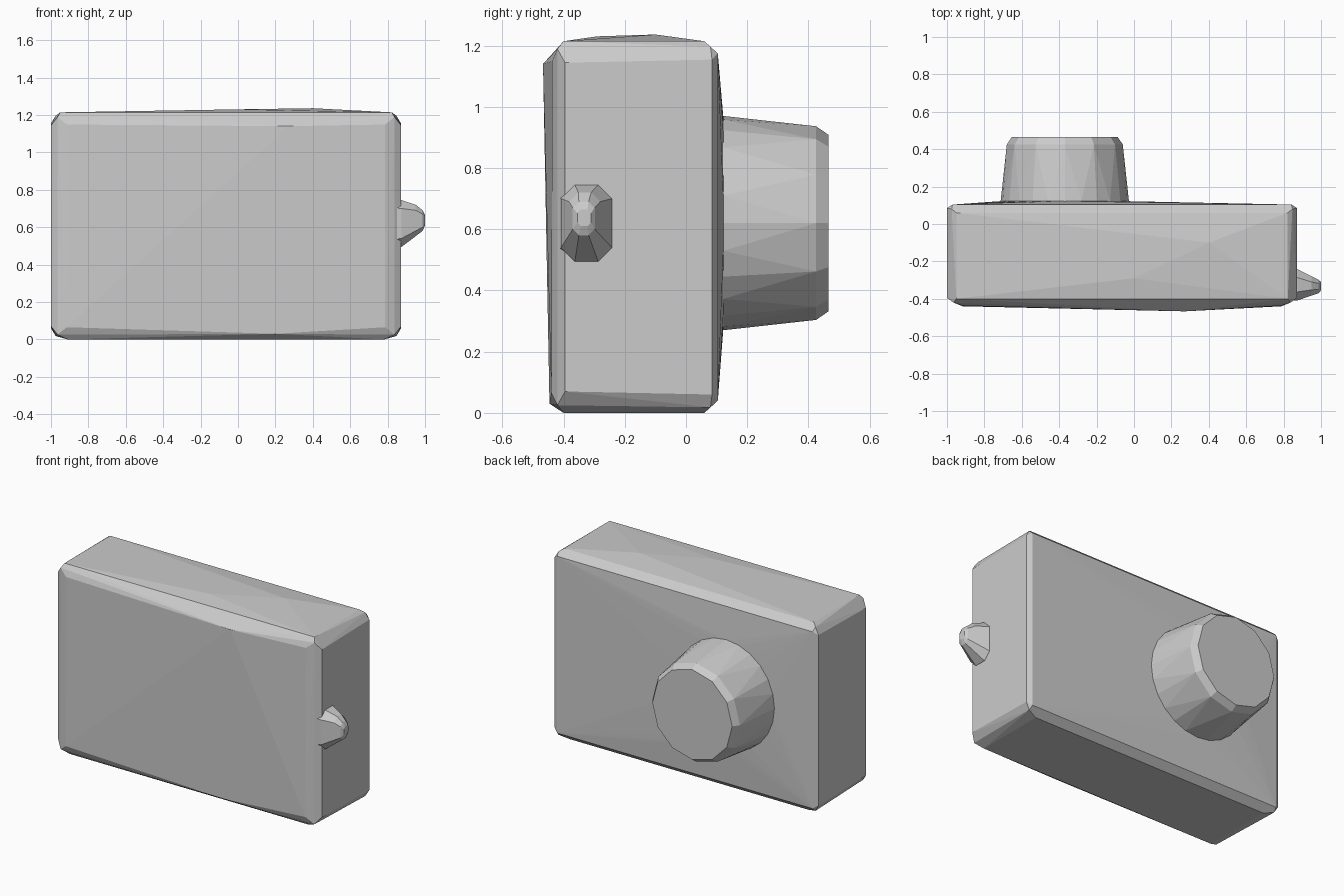
import bpy, bmesh
from math import sin, cos, pi

if "Cube" in bpy.data.objects:
    bpy.data.objects.remove(bpy.data.objects["Cube"])


def hull(name, points):
    """Faceted convex part around a set of guide points."""
    bm = bmesh.new()
    for p in points:
        bm.verts.new(p)
    res = bmesh.ops.convex_hull(bm, input=bm.verts[:])
    junk = {g for g in res["geom_interior"] + res["geom_unused"]
            if isinstance(g, bmesh.types.BMVert)}
    bmesh.ops.delete(bm, geom=list(junk), context='VERTS')
    bmesh.ops.dissolve_limit(bm, angle_limit=0.01, verts=bm.verts[:], edges=bm.edges[:])
    bmesh.ops.recalc_face_normals(bm, faces=bm.faces[:])
    mesh = bpy.data.meshes.new(name)
    bm.to_mesh(mesh)
    bm.free()
    ob = bpy.data.objects.new(name, mesh)
    bpy.context.collection.objects.link(ob)
    return ob


def lens_ring(y, radius, sides, zscale=1.0):
    return [(-0.37 + radius * cos(2 * pi * i / sides), y,
             0.62 + radius * zscale * sin(2 * pi * i / sides)) for i in range(sides)]


def knob_ring(x, y0, y1, z0, z1, c):
    # Rectangle with cut corners in the yz plane
    return [(x, y, z) for ya, yb, za, zb in
            ((y0, y0 + c, z0, z0 + c), (y1, y1 - c, z0, z0 + c),
             (y0, y0 + c, z1, z1 - c), (y1, y1 - c, z1, z1 - c))
            for y, z in ((ya, zb), (yb, za))]


# Body: box with chamfered corners, wider chamfers at the front
body = []
for sx, xf in ((-1, -1.0), (1, 0.872)):
    for sz, zf in ((-1, 0.0), (1, 1.214)):
        # front: side, face, top/bottom and mid-chamfer points
        yf = -0.437 if sz > 0 else -0.44
        body += [(xf, -0.395, zf - sz * 0.07),
                 (xf - sx * 0.085, yf, zf - sz * 0.065),
                 (xf - sx * (0.05 if sz > 0 else 0.09), -0.40, zf),
                 (xf - sx * 0.035, -0.42, zf - sz * 0.025)]
        # back
        body += [(xf, 0.085, zf - sz * 0.06),
                 (xf - sx * 0.03, 0.104, zf - sz * 0.04),
                 (xf - sx * (0.05 if sz > 0 else 0.09), 0.06, zf),
                 (xf - sx * 0.025, 0.08, zf - sz * 0.018)]
# Slight bulges of the front, top and back faces
body += [(0.27, -0.467, 1.14), (0.2, -0.446, 0.03),
         (0.4, -0.1, 1.236), (0.0, -0.29, 1.23)]
body += lens_ring(0.122, 0.345, 24)
hull("camera_body", body)

# Lens barrel: tapered drum with a chamfered rim
hull("lens_barrel", lens_ring(0.06, 0.348, 24) + lens_ring(0.122, 0.343, 24, 1.02)
     + lens_ring(0.425, 0.31, 12, 1.02) + lens_ring(0.465, 0.283, 12, 1.02))

# Side knob: rounded peg narrowing outward
hull("side_knob", knob_ring(0.8, -0.415, -0.235, 0.485, 0.75, 0.045)
     + knob_ring(0.875, -0.408, -0.242, 0.495, 0.745, 0.045)
     + knob_ring(0.95, -0.382, -0.28, 0.555, 0.72, 0.03)
     + knob_ring(0.987, -0.37, -0.298, 0.58, 0.69, 0.02)
     + knob_ring(1.0, -0.355, -0.31, 0.61, 0.665, 0.012))
